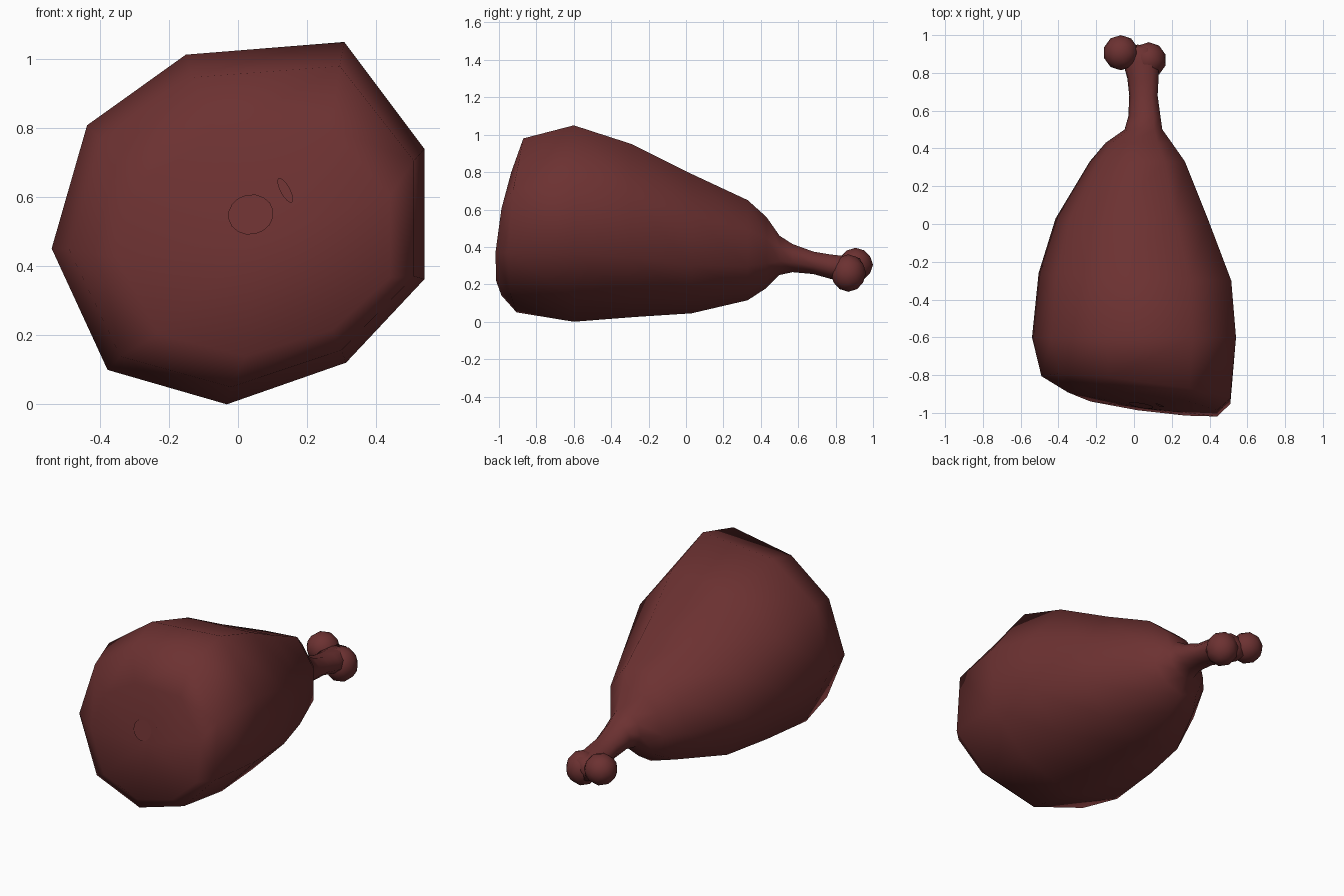
import bpy, bmesh, math
from mathutils import Vector

if "Cube" in bpy.data.objects:
    bpy.data.objects.remove(bpy.data.objects["Cube"])

meat = bpy.data.materials.new("roasted brown")
meat.diffuse_color = (0.15, 0.031, 0.031, 1)
meat.use_nodes = True
meat.node_tree.nodes["Principled BSDF"].inputs["Base Color"].default_value = meat.diffuse_color

# Irregular nine-sided cross-section, normalised to -1..1
SECTION = [(-0.28, 0.93), (0.57, 1.0), (1.0, 0.41), (1.0, -0.31), (0.58, -0.77),
           (-0.06, -1.0), (-0.70, -0.81), (-1.0, -0.14), (-0.81, 0.54)]


def finish(name, bm):
    mesh = bpy.data.meshes.new(name)
    bm.to_mesh(mesh)
    bm.free()
    mesh.materials.append(meat)
    for p in mesh.polygons:
        p.use_smooth = True
    obj = bpy.data.objects.new(name, mesh)
    bpy.context.collection.objects.link(obj)
    return obj


# Drumstick and shank: y, x min, x max, z min, z max, tilt by x, tilt by z
RINGS = [(-0.945, -0.35, 0.44, 0.14, 0.80, -0.06, 0.045),
         (-0.87, -0.49, 0.51, 0.05, 0.98, -0.07, 0.04),
         (-0.60, -0.54, 0.54, 0.00, 1.05, 0, 0),
         (-0.28, -0.505, 0.515, 0.025, 0.95, -0.02, 0),
         (0.03, -0.415, 0.39, 0.045, 0.79, 0, 0),
         (0.33, -0.235, 0.27, 0.115, 0.65, 0, 0),
         (0.43, -0.15, 0.20, 0.18, 0.56, 0, 0),
         (0.50, -0.05, 0.15, 0.25, 0.46, 0, 0),
         (0.57, -0.03, 0.14, 0.265, 0.415, 0, 0),
         (0.68, -0.025, 0.125, 0.255, 0.375, 0, 0),
         (0.77, -0.035, 0.13, 0.23, 0.36, 0, 0),
         (0.86, -0.06, 0.13, 0.21, 0.35, 0, 0),
         (0.93, -0.06, 0.10, 0.22, 0.34, 0, 0)]
bm = bmesh.new()
loops = []
for y, x0, x1, z0, z1, tx, tz in RINGS:
    cx, rx, cz, rz = (x0 + x1) / 2, (x1 - x0) / 2, (z0 + z1) / 2, (z1 - z0) / 2
    loops.append([bm.verts.new((cx + u * rx, y + tx * u + tz * v, cz + v * rz))
                  for u, v in SECTION])
n = len(SECTION)
for a, b in zip(loops, loops[1:]):
    for i in range(n):
        j = (i + 1) % n
        bm.faces.new((a[i], a[j], b[j], b[i]))
for ring, tip in ((loops[0], (0.06, -0.975, 0.48)), (loops[-1], (0.02, 0.95, 0.28))):
    t = bm.verts.new(tip)
    for i in range(n):
        bm.faces.new((ring[i], ring[(i + 1) % n], t))
bmesh.ops.recalc_face_normals(bm, faces=bm.faces)
drumstick = finish("drumstick", bm)

# Two knuckles at the end of the bone
for name, c, r in (("left_knuckle", (-0.07, 0.907, 0.305), (0.093, 0.093, 0.09)),
                   ("right_knuckle", (0.078, 0.868, 0.26), (0.093, 0.095, 0.1))):
    bm = bmesh.new()
    bmesh.ops.create_icosphere(bm, subdivisions=2, radius=1)
    for v in bm.verts:
        v.co = Vector(c) + Vector([v.co[k] * r[k] for k in range(3)])
    finish(name, bm)

# Hollow marrow spots on the cut end: inward-facing plates laid on the surface
bpy.context.view_layer.update()
for name, x, z, rx, rz, turn in (("marrow_spot", 0.037, 0.55, 0.066, 0.058, 0.2),
                                 ("small_marrow_spot", 0.137, 0.62, 0.014, 0.04, 0.5)):
    bm = bmesh.new()
    rim = []
    for i in range(16):
        a = math.tau * i / 16
        u, w = rx * math.cos(a), rz * math.sin(a)
        px = x + u * math.cos(turn) - w * math.sin(turn)
        pz = z + u * math.sin(turn) + w * math.cos(turn)
        hit, loc, nor, idx = drumstick.ray_cast(Vector((px, -2, pz)), Vector((0, 1, 0)))
        rim.append(bm.verts.new((px, loc.y - 0.006, pz)))
    f = bm.faces.new(rim)
    f.normal_update()
    if f.normal.y < 0:
        f.normal_flip()
    finish(name, bm)

# Stand on the ground and centre along y
bpy.context.view_layer.update()
